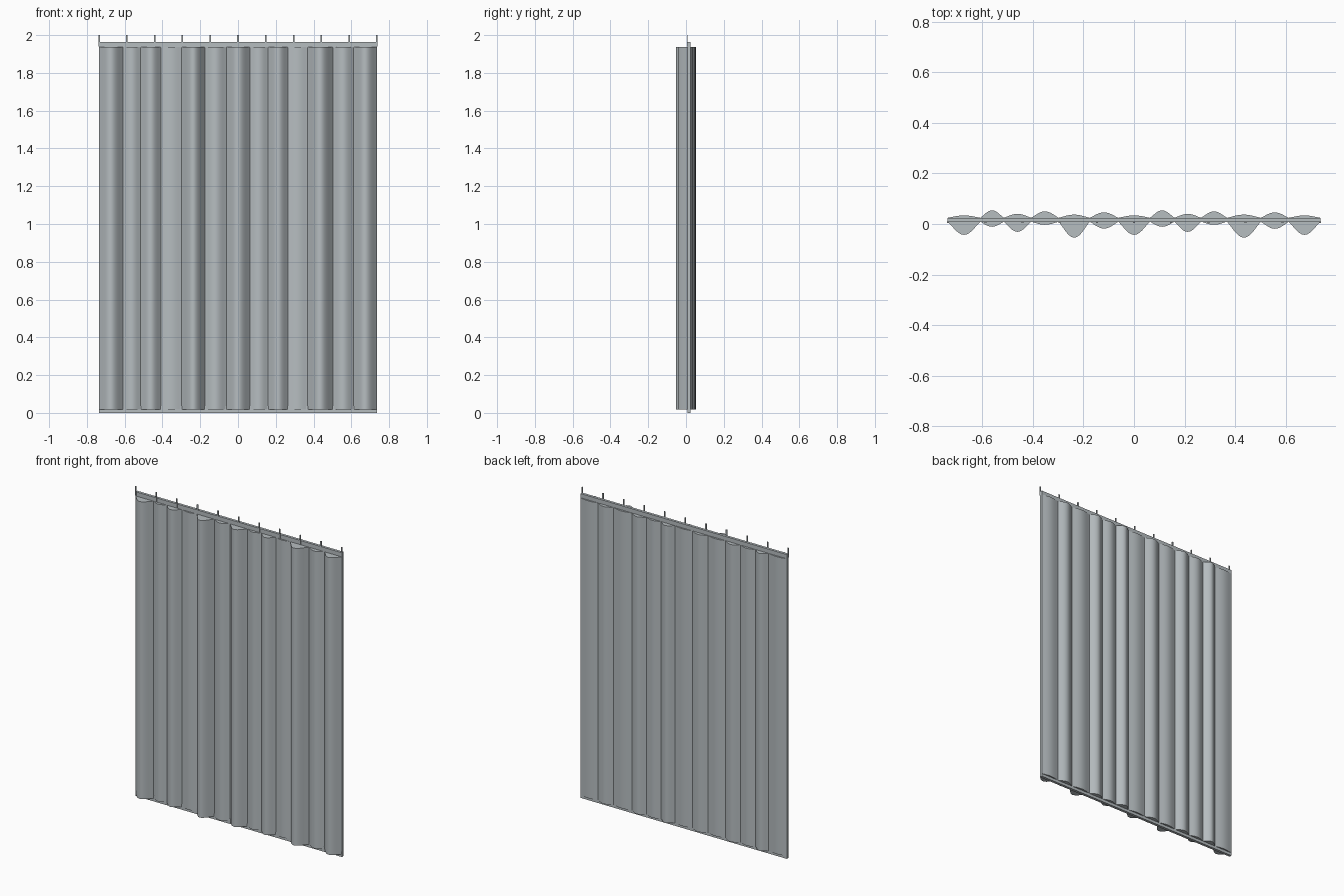
import bpy, bmesh, math

if "Cube" in bpy.data.objects:
    bpy.data.objects.remove(bpy.data.objects["Cube"])

HALF = 0.737

# slate grey cloth
cloth = bpy.data.materials.new("slate_cloth")
cloth.diffuse_color = (.47, .51, .53, 1)
cloth.use_nodes = True
cloth.node_tree.nodes["Principled BSDF"].inputs["Base Color"].default_value = cloth.diffuse_color


def box(name, x0, x1, y0, y1, z0, z1):
    bpy.ops.mesh.primitive_cube_add(size=1, location=((x0 + x1) / 2, (y0 + y1) / 2, (z0 + z1) / 2))
    ob = bpy.context.object
    ob.name = name
    ob.scale = (x1 - x0, y1 - y0, z1 - z0)
    bpy.ops.object.transform_apply(location=True, rotation=False, scale=True)
    ob.data.materials.append(cloth)
    return ob


# fold boundaries along the width, front and back depth of each fold
necks = [-HALF, -.608, -.515, -.407, -.298, -.175, -.062, .063,
         .160, .265, .368, .502, .612, HALF]
front = [-.043, -.011, -.031, -.003, -.054, -.018, -.043, -.011, -.031, -.003, -.054, -.019, -.043]
back = [.034, .054, .040, .050, .037, .046, .034, .054, .040, .050, .037, .046, .034]


def outline(depths, neck_y, n=12):
    pts = []
    for i, d in enumerate(depths):
        a, b = necks[i], necks[i + 1]
        for k in range(n):
            t = k / n
            pts.append((a + (b - a) * t, neck_y + (d - neck_y) * math.sin(math.pi * t) ** 1.15))
    return pts + [(HALF, neck_y)]


# pleated curtain: front and back outlines joined, extruded and capped
f, b = outline(front, .009), outline(back, .0245)
Z0, Z1 = .018, 1.937
bm = bmesh.new()
rows = [[bm.verts.new((x, y, z)) for x, y in o] for z in (Z0, Z1) for o in (f, b)]
fl, bl, ft, bt = rows
m = len(f)
for i in range(m - 1):
    j = i + 1
    bm.faces.new((fl[i], fl[j], ft[j], ft[i]))
    bm.faces.new((bl[j], bl[i], bt[i], bt[j]))
    bm.faces.new((ft[i], ft[j], bt[j], bt[i]))
    bm.faces.new((fl[j], fl[i], bl[i], bl[j]))
bm.faces.new((fl[0], ft[0], bt[0], bl[0]))
bm.faces.new((fl[-1], bl[-1], bt[-1], ft[-1]))
bmesh.ops.recalc_face_normals(bm, faces=bm.faces)
me = bpy.data.meshes.new("curtain_folds")
bm.to_mesh(me)
bm.free()
me.materials.append(cloth)
curtain = bpy.data.objects.new("curtain_folds", me)
bpy.context.collection.objects.link(curtain)
bpy.context.view_layer.objects.active = curtain
bpy.ops.object.select_all(action='DESELECT')
curtain.select_set(True)
bpy.ops.object.shade_smooth_by_angle(angle=math.radians(30))

# header tape and bottom hem
box("header_tape", -HALF, HALF, .007, .024, 1.934, 1.964)
box("bottom_hem", -HALF, HALF, .007, .024, 0, .036)

# hanging hooks
for i in range(11):
    x = -.735 + i * .147
    box("hook_%d" % (i + 1), x - .004, x + .004, .004, .009, 1.94, 2.0)
